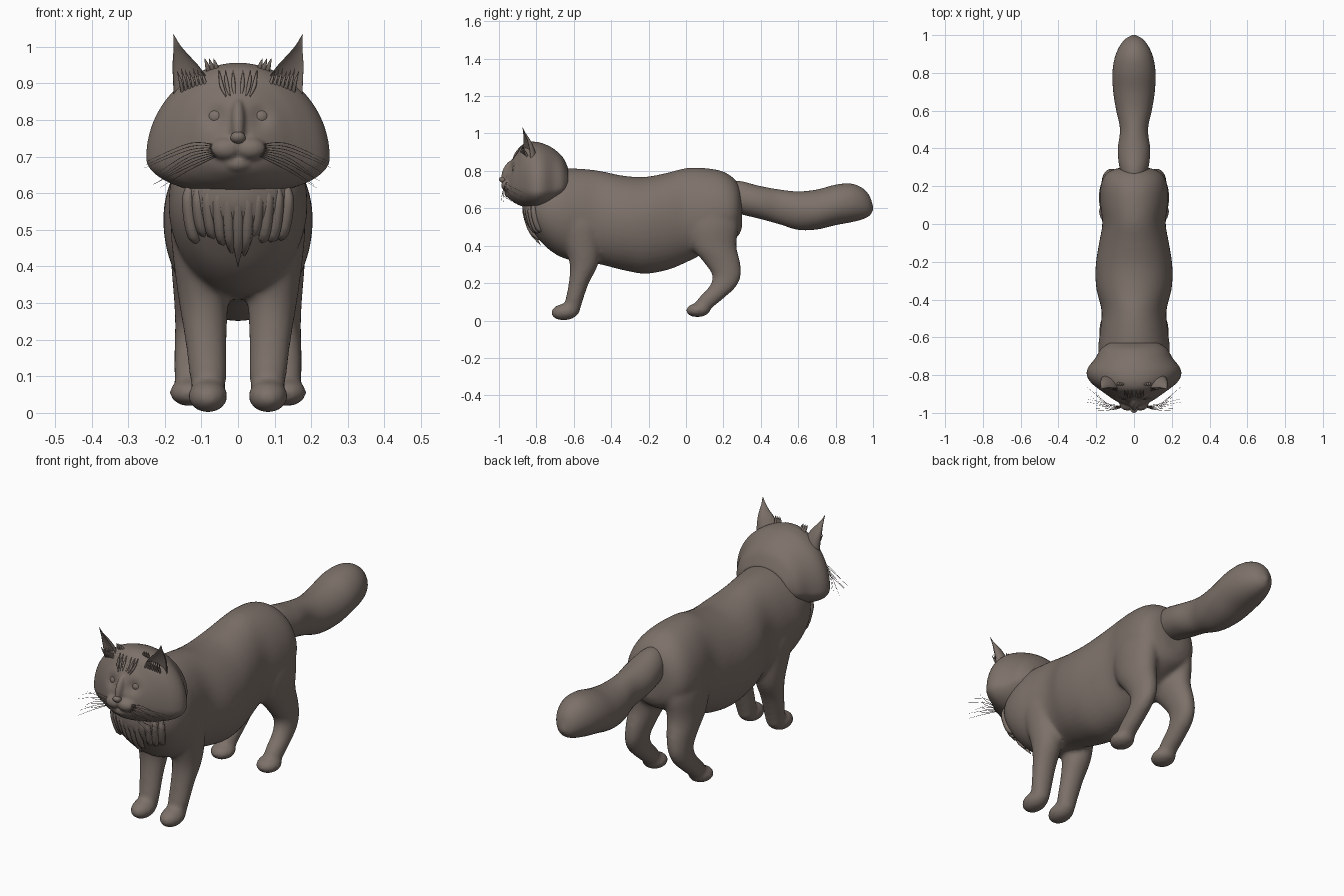
import bpy, bmesh, math, random
from mathutils import Matrix, Vector

random.seed(4)
if "Cube" in bpy.data.objects:
    bpy.data.objects.remove(bpy.data.objects["Cube"], do_unlink=True)

fur = bpy.data.materials.new("brown_grey_fur")
fur.use_nodes = True
COLOUR = (0.205, 0.165, 0.143, 1)
fur.diffuse_color = COLOUR
fur.node_tree.nodes["Principled BSDF"].inputs["Base Color"].default_value = COLOUR


def spline(rows, steps):
    """Smoothly interpolate a list of equal-length rows."""
    out = []
    for i in range(len(rows) - 1):
        quad = [rows[max(i - 1, 0)], rows[i], rows[i + 1], rows[min(i + 2, len(rows) - 1)]]
        for k in range(steps):
            t = k / steps
            out.append([b + 0.5 * t * (c - a + t * (2 * a - 5 * b + 4 * c - d + t * (3 * (b - c) + d - a)))
                        for a, b, c, d in zip(*quad)])
    return out + [list(rows[-1])]


def loft(bm, rows, ring, steps=5, sides=40):
    """Skin a closed tube through rings described by rows."""
    loops = []
    for row in spline(rows, steps):
        angles = [2 * math.pi * k / sides for k in range(sides)]
        loops.append([bm.verts.new(ring(row, math.cos(a), math.sin(a))) for a in angles])
    for a, b in zip(loops, loops[1:]):
        for k in range(sides):
            n = (k + 1) % sides
            bm.faces.new((a[k], a[n], b[n], b[k]))
    bm.faces.new(loops[0])
    bm.faces.new(loops[-1])


def ball(bm, centre, radii, tilt=0):
    m = Matrix.Translation(centre) @ Matrix.Rotation(tilt, 4, "X") @ Matrix.Diagonal((*radii, 1))
    bmesh.ops.create_uvsphere(bm, u_segments=28, v_segments=16, radius=1, matrix=m)


def finish(bm, name, voxel=0, smooth=0):
    """Turn a bmesh into a smooth object, optionally fused into one skin."""
    bmesh.ops.recalc_face_normals(bm, faces=bm.faces)
    mesh = bpy.data.meshes.new(name)
    bm.to_mesh(mesh)
    bm.free()
    obj = bpy.data.objects.new(name, mesh)
    bpy.context.collection.objects.link(obj)
    mesh.materials.append(fur)
    mesh.shade_smooth()
    if voxel:
        mod = obj.modifiers.new("fuse", "REMESH")
        mod.mode, mod.voxel_size, mod.use_smooth_shade = "VOXEL", voxel, True
        mod = obj.modifiers.new("soften", "SMOOTH")
        mod.factor, mod.iterations = 0.5, smooth
    return obj


def strands(name, paths, depth):
    """Tapered hairs: each path is a list of (x, y, z, thickness)."""
    curve = bpy.data.curves.new(name, "CURVE")
    curve.dimensions, curve.bevel_depth, curve.bevel_resolution = "3D", depth, 1
    for path in paths:
        pts = spline(path, 5)
        line = curve.splines.new("POLY")
        line.points.add(len(pts) - 1)
        for p, (x, y, z, r) in zip(line.points, pts):
            p.co, p.radius = (x, y, z, 1), r
    curve.materials.append(fur)
    obj = bpy.data.objects.new(name, curve)
    bpy.context.collection.objects.link(obj)
    bpy.ops.object.select_all(action="DESELECT")
    obj.select_set(True)
    bpy.context.view_layer.objects.active = obj
    bpy.ops.object.convert(target="MESH")
    bpy.context.object.data.shade_smooth()


# Ring shapes: trunk rows are (y, top, widest z, bottom, half width)
def trunk_ring(row, c, s):
    y, top, mid, bottom, width = row
    return (width * c, y, mid + s * (top - mid if s > 0 else mid - bottom))


def leg_ring(side):
    return lambda r, c, s: (side * (r[1] + r[3] * c), r[2] + r[4] * s, r[0])


# Body, chest and legs fused into one skin
bm = bmesh.new()
loft(bm, [(-.875, .64, .61, .57, .03), (-.85, .68, .60, .52, .10), (-.80, .73, .59, .45, .15),
          (-.74, .78, .58, .385, .18), (-.66, .81, .57, .335, .19), (-.57, .812, .56, .315, .18),
          (-.46, .80, .54, .30, .172), (-.34, .775, .53, .27, .2), (-.22, .768, .53, .25, .203),
          (-.10, .79, .54, .27, .185), (0, .815, .55, .31, .168), (.10, .815, .56, .36, .178),
          (.19, .80, .57, .40, .178), (.25, .765, .58, .43, .16), (.285, .72, .58, .46, .12),
          (.30, .66, .58, .50, .06)], trunk_ring)
for side in (1, -1):
    # Front leg and paw
    loft(bm, [(.60, .10, -.58, .06, .09), (.52, .105, -.57, .078, .115), (.42, .10, -.555, .077, .098),
              (.30, .094, -.546, .067, .076), (.20, .088, -.573, .057, .054), (.10, .082, -.60, .05, .046),
              (.04, .08, -.61, .042, .04)], leg_ring(side))
    ball(bm, (side * .082, -.647, .046), (.054, .075, .045), .1)
    # Hind leg, hock and paw
    loft(bm, [(.64, .09, .15, .07, .10), (.52, .105, .14, .08, .14), (.40, .108, .148, .074, .122),
              (.31, .115, .193, .06, .097), (.24, .122, .217, .05, .076), (.18, .128, .195, .046, .072),
              (.12, .13, .135, .045, .068), (.065, .13, .085, .042, .05)], leg_ring(side))
    ball(bm, (side * .13, .065, .056), (.058, .066, .038), .05)
finish(bm, "body", .011, 8)

# Tail
bm = bmesh.new()
loft(bm, [(.22, .74, .66, .60, .05), (.29, .745, .65, .57, .075), (.39, .72, .63, .545, .086),
          (.50, .70, .61, .515, .074), (.60, .69, .59, .485, .094), (.70, .70, .59, .487, .11),
          (.80, .726, .61, .51, .114), (.88, .732, .62, .525, .102), (.94, .71, .62, .54, .077),
          (.98, .668, .61, .56, .045), (1.0, .61, .60, .59, .008)], trunk_ring)
finish(bm, "tail")

# Head: skull with cheek ruff, eye hollows, brow, muzzle and chin
bm = bmesh.new()
loft(bm, [(-.63, .815, .73, .67, .13), (-.66, .875, .715, .645, .175), (-.71, .92, .705, .615, .205),
          (-.76, .945, .70, .60, .243), (-.80, .955, .695, .595, .250), (-.84, .955, .70, .60, .228),
          (-.875, .94, .71, .61, .185), (-.90, .905, .715, .62, .15), (-.925, .87, .72, .635, .115),
          (-.945, .825, .72, .65, .08), (-.96, .79, .725, .665, .045)], trunk_ring, 6, 72)
for v in bm.verts:
    d = Vector((abs(v.co.x) - .06, v.co.z - .808)).length
    if v.co.y < -.84:
        v.co.y += .016 * math.exp(-(d / .028) ** 2)
for side in (1, -1):
    ball(bm, (side * .033, -.952, .722), (.044, .036, .032))
    ball(bm, (side * .058, -.895, .85), (.04, .022, .014))
ball(bm, (0, -.94, .682), (.04, .032, .026))
ball(bm, (0, -.945, .795), (.021, .036, .07), -.42)
finish(bm, "head", .0065, 3)

# Nose
bm = bmesh.new()
ball(bm, (0, -.979, .752), (.021, .021, .016), -.3)
finish(bm, "nose")

for side, label in ((1, "left"), (-1, "right")):
    # Eye with a lid rim
    bm = bmesh.new()
    ball(bm, (side * .06, -.905, .808), (.027, .025, .025))
    finish(bm, label + "_eye")
    rim = [(side * (.06 + .028 * math.cos(a)), -.916 + .012 * math.cos(a), .808 + .025 * math.sin(a), 1)
           for a in [k * math.pi / 6 for k in range(13)]]
    strands(label + "_eyelid", [rim], .0045)

    # Cupped ear with a curled tip: rows are (z, x, y, half width, depth)
    def ear_ring(r, c, s):
        y = r[2] + .35 * r[3] * c + r[4] * (s if s > 0 else -.45 * s)
        return (side * (r[1] + r[3] * c), y, r[0])

    bm = bmesh.new()
    loft(bm, [(.84, .118, -.85, .058, .055), (.90, .127, -.853, .050, .045), (.945, .142, -.857, .037, .033),
              (.98, .157, -.862, .02, .019), (1.005, .167, -.868, .009, .008),
              (1.033, .176, -.874, .001, .001)], ear_ring, 5, 32)
    finish(bm, label + "_ear")

    # Tufts inside and beside the ear
    tufts = []
    for k in range(7):
        x = .085 + .011 * k
        tufts.append([(side * x, -.865 + .003 * k, .875, 1), (side * (x + .006), -.88 + .003 * k, .905, .8),
                      (side * (x + .016), -.872, .935 + .004 * (k % 3), .05)])
    for k in range(3):
        x = .055 + .012 * k
        tufts.append([(side * x, -.84, .93, 1.3), (side * (x + .006), -.85, .95, 1),
                      (side * (x + .012), -.855, .968, .1)])
    strands(label + "_ear_tufts", tufts, .006)

    # Whiskers
    hairs = []
    for k in range(9):
        end_y, end_z = -.99 + .016 * (k * 5 % 9), .615 + .009 * k
        reach = random.uniform(.2, .26)
        hairs.append([(side * .05, -.965, .705 + .003 * k, 1), (side * .13, -.985 + .004 * k, end_z + .05, .8),
                      (side * reach, end_y, end_z, .3)])
    strands(label + "_whiskers", hairs, .0013)

# Furrowed forehead locks
brow = []
for x in (-.045, -.03, -.012, .012, .03, .045):
    brow.append([(x * .7, -.926, .862, .2), (x, -.908, .895, 1), (x * 1.15, -.88, .935, .2)])
strands("forehead_locks", brow, .006)

# Chest ruff: overlapping locks falling from the chin to a central point
ruff = []
for k in range(-5, 6):
    x, drop = k * .026, random.uniform(0, .03)
    back = 2.6 * x * x
    ruff.append([(x, -.855 + back, .625, .5), (x * 1.05, -.858 + back, .575, 1),
                 (x * .9, -.825 + back, .50 - drop, .9), (x * .6, -.775 + back, .425 + abs(x) - drop, .05)])
strands("chest_ruff", ruff, .017)
